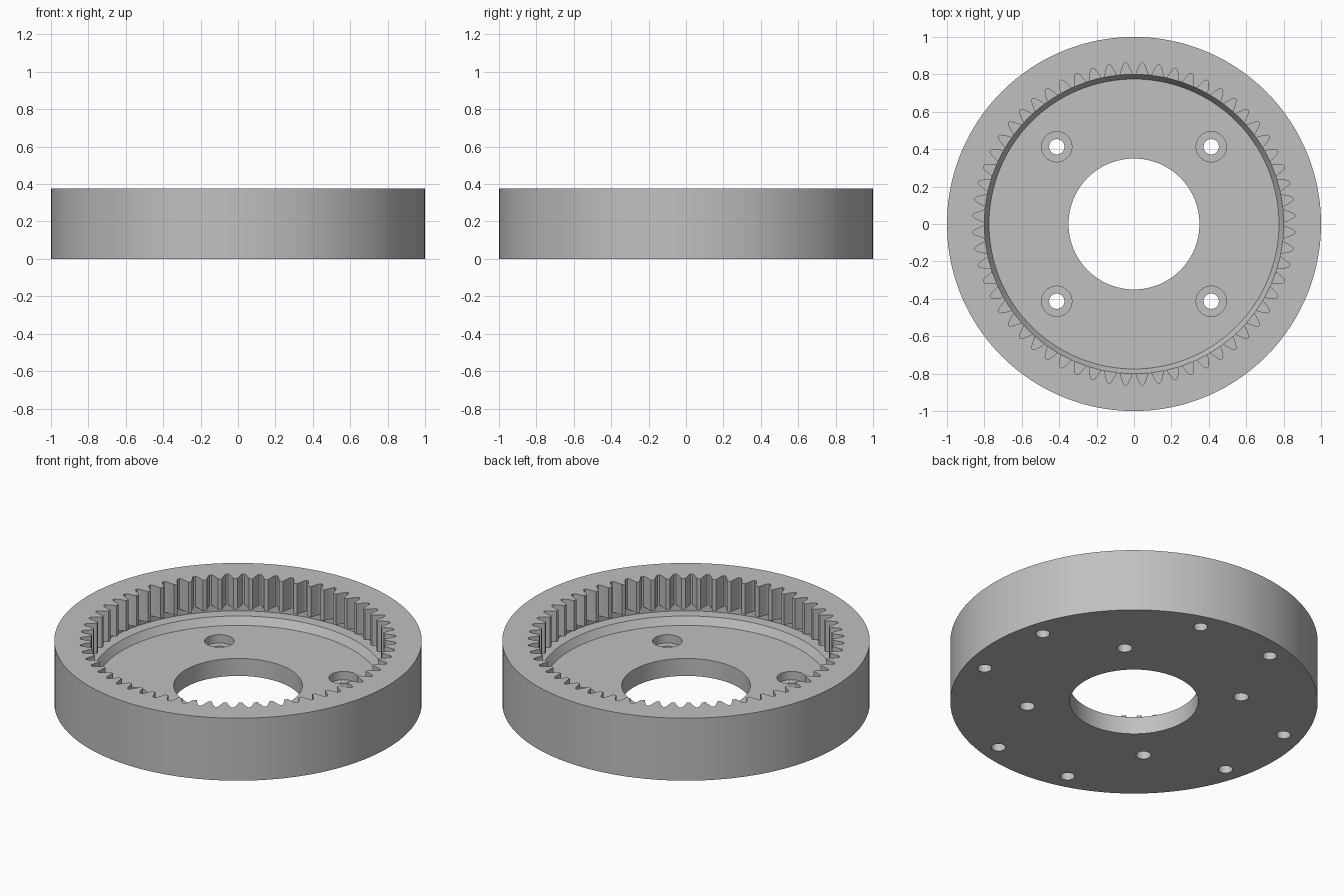
import bpy, bmesh
from math import sin, cos, pi, radians

if "Cube" in bpy.data.objects:
    bpy.data.objects.remove(bpy.data.objects["Cube"], do_unlink=True)

HEIGHT, FLOOR, TEETH = 0.375, 0.105, 60

steel = bpy.data.materials.new("plain grey")
steel.use_nodes = True
grey = (0.53, 0.53, 0.53, 1)
steel.diffuse_color = grey
steel.node_tree.nodes["Principled BSDF"].inputs["Base Color"].default_value = grey


def stack(name, rings):
    """Solid skinned through a stack of equal-length rings, capped at both ends."""
    bm = bmesh.new()
    loops = [[bm.verts.new(p) for p in ring] for ring in rings]
    n = len(loops[0])
    for low, high in zip(loops, loops[1:]):
        for i in range(n):
            j = (i + 1) % n
            bm.faces.new((low[i], low[j], high[j], high[i]))
    bm.faces.new(loops[0][::-1])
    bm.faces.new(loops[-1])
    bmesh.ops.recalc_face_normals(bm, faces=bm.faces)
    mesh = bpy.data.meshes.new(name)
    bm.to_mesh(mesh)
    bm.free()
    mesh.materials.append(steel)
    obj = bpy.data.objects.new(name, mesh)
    bpy.context.collection.objects.link(obj)
    return obj


def turned(name, profile, x=0, y=0, sides=160):
    """Solid of revolution from (radius, height) pairs."""
    return stack(name, [[(x + r * cos(2 * pi * i / sides), y + r * sin(2 * pi * i / sides), z)
                         for i in range(sides)] for r, z in profile])


def cut(body, cutter):
    """Subtract a cutter and discard it."""
    cutter.hide_render = True
    mod = body.modifiers.new("cut", 'BOOLEAN')
    mod.operation, mod.solver, mod.object = 'DIFFERENCE', 'EXACT', cutter
    bpy.context.view_layer.objects.active = body
    bpy.ops.object.modifier_apply(modifier=mod.name)
    bpy.data.objects.remove(cutter, do_unlink=True)


# Outer drum
gear = turned("ring_gear", [(1, 0), (1, HEIGHT)])

# Inner pocket: floor, sloped wall, ledge and relief groove under the teeth
cut(gear, turned("pocket_cutter", [(0.775, FLOOR), (0.80, 0.15), (0.866, 0.15), (0.866, 0.19)]))

# Tooth spaces: half-widths by radius, mirrored about each space
flank = [(0.80, 0.0315), (0.815, 0.0275), (0.83, 0.0217), (0.845, 0.0155),
         (0.856, 0.0105), (0.861, 0.005)]
side = [(r, -w / r) for r, w in flank]
space = side + [(r, -a) for r, a in reversed(side)]
outline = []
for k in range(TEETH):
    mid = 2 * pi * (k + 0.5) / TEETH
    outline += [(r * cos(mid + a), r * sin(mid + a)) for r, a in space]
cut(gear, stack("tooth_cutter", [[(x, y, z) for x, y in outline] for z in (0.17, 0.5)]))

# Central bore
cut(gear, turned("bore_cutter", [(0.35, -0.1), (0.35, 0.3)], sides=96))

# Four counterbored bolt holes
for sx in (-1, 1):
    for sy in (-1, 1):
        x, y = sx * 0.413, sy * 0.413
        cut(gear, turned("bolt_cutter", [(0.041, -0.1), (0.041, 0.055), (0.081, 0.055), (0.081, 0.3)],
                         x, y, 40))

# Eight blind holes in the underside, paired about each axis
for quarter in range(4):
    for offset in (-16, 16):
        a = radians(90 * quarter + offset)
        cut(gear, turned("blind_hole_cutter", [(0.039, -0.1), (0.039, 0.1)],
                         0.89 * cos(a), 0.89 * sin(a), 32))

# Smooth round walls, crisp edges
bpy.ops.object.select_all(action='DESELECT')
gear.select_set(True)
bpy.context.view_layer.objects.active = gear
bpy.ops.object.shade_smooth_by_angle(angle=radians(25))
